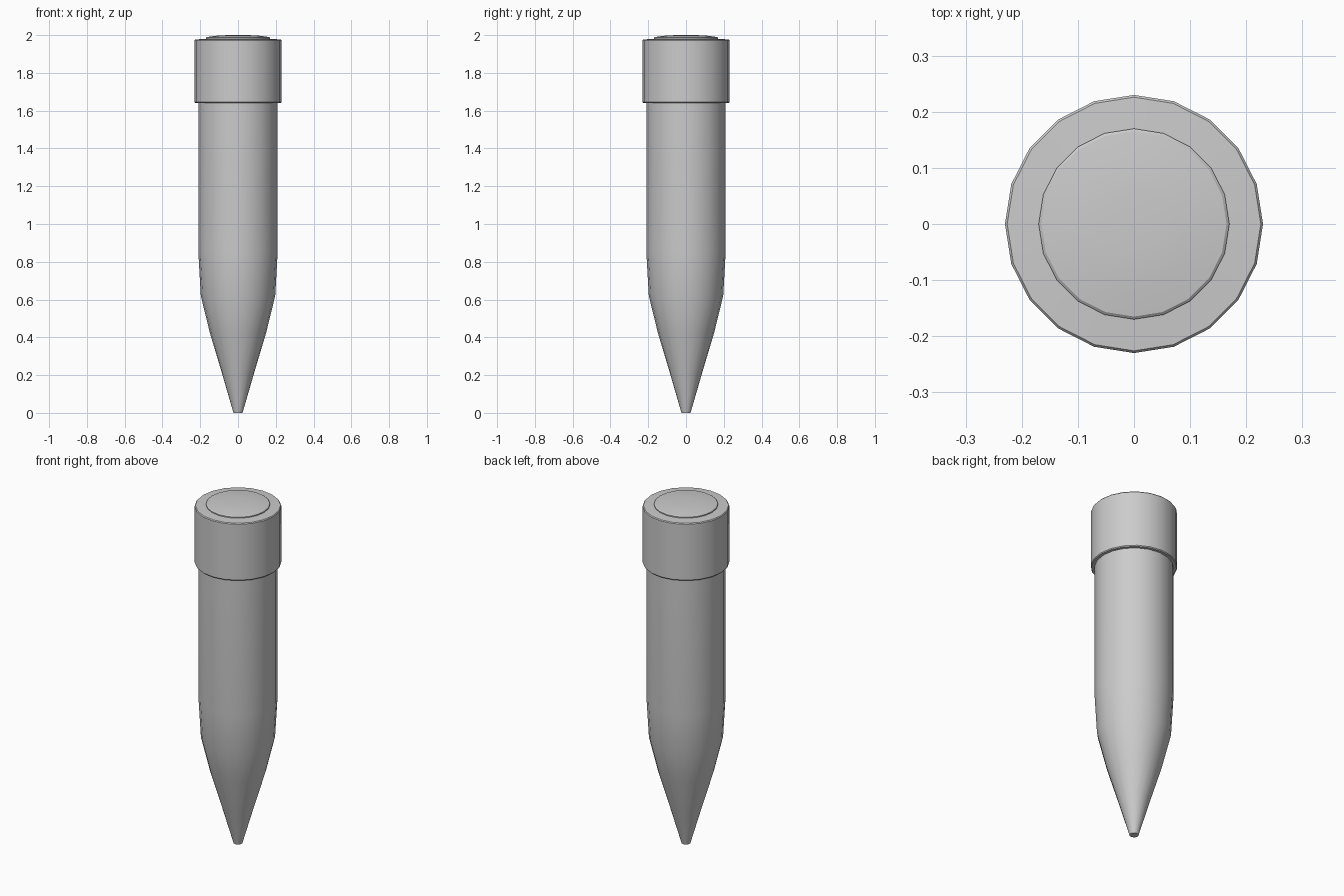
import bpy, bmesh, math

if "Cube" in bpy.data.objects:
    bpy.data.objects.remove(bpy.data.objects["Cube"])

SIDES = 20


def lathe(name, profile):
    """Revolve (radius, z) points around z and close both ends."""
    bm = bmesh.new()
    rings = []
    for r, z in profile:
        rings.append([bm.verts.new((r * math.cos(2 * math.pi * i / SIDES),
                                    r * math.sin(2 * math.pi * i / SIDES), z))
                      for i in range(SIDES)])
    for a, b in zip(rings, rings[1:]):
        for i in range(SIDES):
            j = (i + 1) % SIDES
            bm.faces.new((a[i], a[j], b[j], b[i]))
    bm.faces.new(rings[0][::-1])
    bm.faces.new(rings[-1])
    mesh = bpy.data.meshes.new(name)
    bm.to_mesh(mesh)
    bm.free()
    obj = bpy.data.objects.new(name, mesh)
    bpy.context.collection.objects.link(obj)
    bpy.ops.object.select_all(action='DESELECT')
    obj.select_set(True)
    bpy.context.view_layer.objects.active = obj
    bpy.ops.object.shade_smooth_by_angle(angle=math.radians(30))
    return obj


# Tapered body with blunt tip, collar and slightly domed end button in one skin
lathe("pointed_body", [
    # tip and shaft
    (0.024, 0.0), (0.085, 0.21), (0.148, 0.42), (0.197, 0.62),
    (0.21, 0.85), (0.21, 1.64),
    # collar
    (0.226, 1.64), (0.23, 1.645), (0.23, 1.972), (0.226, 1.977),
    # end button
    (0.17, 1.98), (0.17, 1.986), (0.165, 1.99), (0.11, 1.997), (0.055, 2.0),
])
